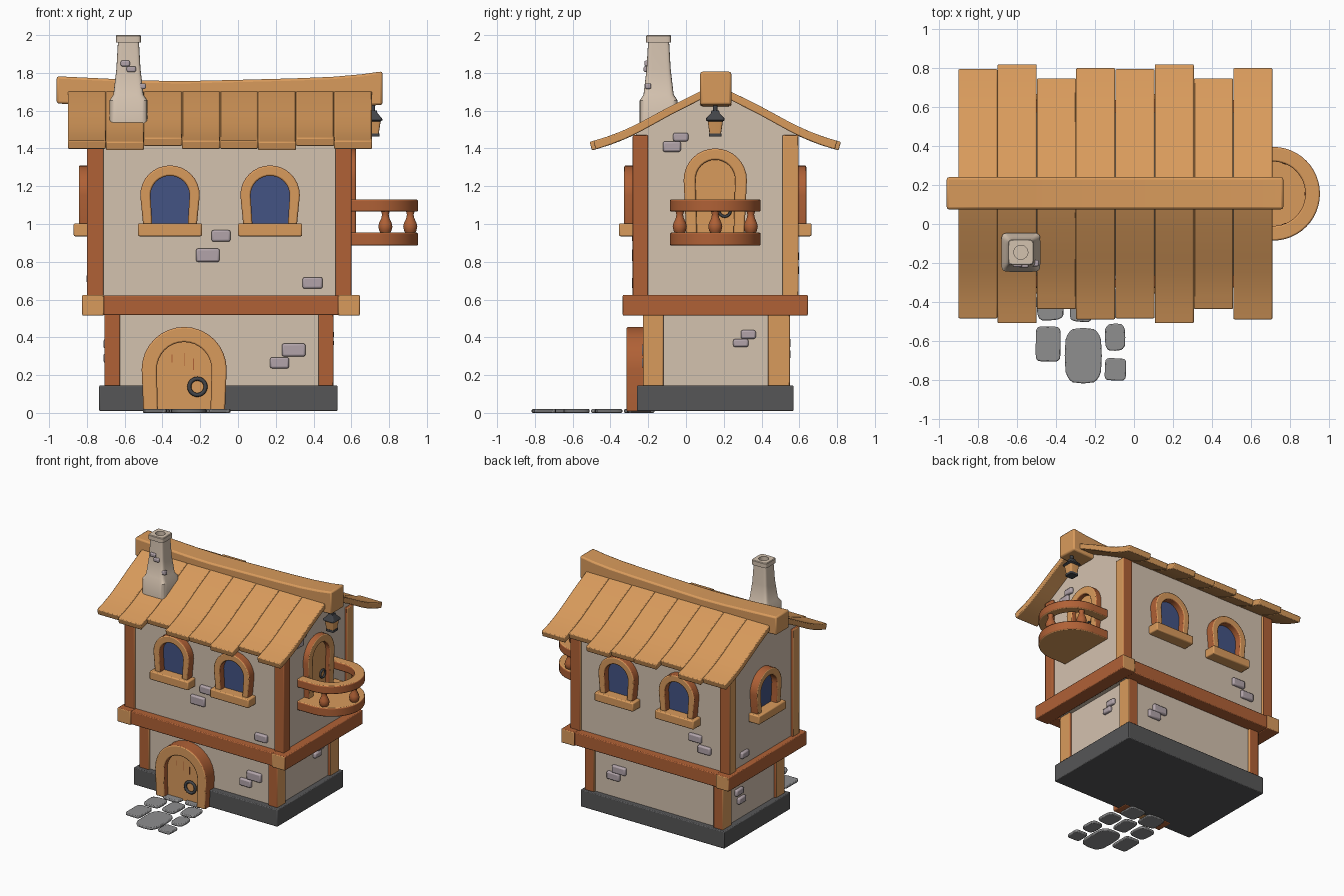
import bpy, bmesh, math
from mathutils import Vector, Matrix

if "Cube" in bpy.data.objects:
    bpy.data.objects.remove(bpy.data.objects["Cube"])


def mat(name, r, g, b):
    m = bpy.data.materials.new(name)
    lin = [((c / 255 + 0.055) / 1.055) ** 2.4 for c in (r, g, b)]
    m.diffuse_color = (*lin, 1)
    m.use_nodes = True
    m.node_tree.nodes["Principled BSDF"].inputs["Base Color"].default_value = m.diffuse_color
    return m


PLASTER = mat("plaster", 212, 194, 175)
LIGHT = mat("light_wood", 217, 155, 92)
BROWN = mat("brown_wood", 176, 97, 54)
BASE = mat("dark_stone", 86, 86, 87)
PAVE = mat("paving_stone", 142, 142, 143)
GLASS = mat("window_glass", 68, 84, 132)
BRICK = mat("brick", 178, 164, 170)
METAL = mat("dark_metal", 66, 68, 72)
CY = 0.155  # centre line of the house in y


def finish(bm, name, mats, rule=None, bevel=0.0, matrix=None):
    """Turn a bmesh into an object; rule(normal) true -> second material."""
    bmesh.ops.recalc_face_normals(bm, faces=bm.faces)
    for f in bm.faces:
        f.material_index = 1 if rule and rule(f.normal) else 0
    me = bpy.data.meshes.new(name)
    bm.to_mesh(me)
    bm.free()
    for m in mats:
        me.materials.append(m)
    me.shade_smooth()
    me.set_sharp_from_angle(angle=math.radians(35))
    ob = bpy.data.objects.new(name, me)
    bpy.context.collection.objects.link(ob)
    if matrix:
        ob.matrix_world = matrix
    if bevel:
        b = ob.modifiers.new("bevel", 'BEVEL')
        b.width, b.segments, b.limit_method = bevel, 2, 'ANGLE'
        b.angle_limit = math.radians(40)
    return ob


def prism(name, pts, axis, a, b, mats, rule=None, bevel=0.0, matrix=None):
    """Extrude a 2D outline along axis (0=x, 1=y, 2=z) from a to b."""
    def p3(p, t):
        v = list(p)
        v.insert(axis, t)
        return v
    bm = bmesh.new()
    f = bm.faces.new([bm.verts.new(p3(p, a)) for p in pts])
    ext = bmesh.ops.extrude_face_region(bm, geom=[f])
    d = Vector(p3((0, 0), b - a))
    bmesh.ops.translate(bm, vec=d, verts=[v for v in ext["geom"] if isinstance(v, bmesh.types.BMVert)])
    return finish(bm, name, mats, rule, bevel, matrix)


def box(name, x0, x1, y0, y1, z0, z1, mats, rule=None, bevel=0.006, matrix=None):
    return prism(name, [(x0, y0), (x1, y0), (x1, y1), (x0, y1)], 2, z0, z1, mats, rule, bevel, matrix)


def loft(name, cx, cy, rings, m, n=24):
    """Stack of rings (z, radius, squareness); 2 is round, 8 is square."""
    bm = bmesh.new()
    loops = []
    for z, r, e in rings:
        lp = []
        for i in range(n):
            t = 2 * math.pi * (i + 0.5) / n
            c, s = math.cos(t), math.sin(t)
            lp.append(bm.verts.new((cx + r * math.copysign(abs(c) ** (2 / e), c),
                                    cy + r * math.copysign(abs(s) ** (2 / e), s), z)))
        loops.append(lp)
    for A, B in zip(loops, loops[1:]):
        for i in range(n):
            bm.faces.new((A[i], A[(i + 1) % n], B[(i + 1) % n], B[i]))
    bm.faces.new(loops[0])
    bm.faces.new(loops[-1])
    return finish(bm, name, [m])


def place(x, y, z, ang):
    return Matrix.Translation((x, y, z)) @ Matrix.Rotation(math.radians(ang), 4, 'Z')


def arch(w, h, taper, n=16):
    r = w / 2
    pts = [(r * taper, 0)]
    pts += [(r * math.cos(math.pi * i / n), h - r + r * math.sin(math.pi * i / n)) for i in range(n + 1)]
    return pts + [(-r * taper, 0)]


def arched_opening(name, M, w, h, wi, hi, depth, fill, taper):
    """Arched surround with light front and brown sides, and a filling panel."""
    prism(name + "_frame", arch(w, h, taper) + arch(wi, hi, taper)[::-1], 1, 0.03, -depth,
          [BROWN, LIGHT], lambda n: abs(n.y) > 0.5, 0.008, M)
    prism(name + "_panel", arch(wi + 0.01, hi + 0.005, taper), 1, 0.0, -0.009, [fill], None, 0, M)


def ring_handle(name, M, r):
    bpy.ops.mesh.primitive_torus_add(major_radius=r, minor_radius=r * 0.25, major_segments=24, minor_segments=8)
    ob = bpy.context.object
    ob.name = name
    ob.data.materials.append(METAL)
    ob.data.shade_smooth()
    ob.matrix_world = M @ Matrix.Rotation(math.pi / 2, 4, 'X')


# walls and foundation
side_x = lambda n: abs(n.x) > 0.5
box("foundation", -0.735, 0.527, -0.26, 0.57, 0.01, 0.145, [BASE])
box("lower_wall", -0.69, 0.485, -0.21, 0.53, 0.14, 0.56, [PLASTER], None, 0)
PROFILE = [(0, 1.735), (0.085, 1.70), (0.175, 1.655), (0.265, 1.61), (0.36, 1.557),
           (0.45, 1.51), (0.54, 1.473), (0.60, 1.453), (0.68, 1.43)]


def roof_z(d):
    for (d0, z0), (d1, z1) in zip(PROFILE, PROFILE[1:]):
        if d <= d1:
            return z0 + (z1 - z0) * (d - d0) / (d1 - d0)


ds = [0.42 * (i / 6 - 1) for i in range(13)]
gable = [(CY + d, roof_z(abs(d)) - 0.03) for d in ds]
prism("upper_wall", [(CY - 0.42, 0.53)] + gable + [(CY + 0.42, 0.53)], 0, -0.78, 0.58, [PLASTER])

# corner posts
for sx in ("left", "right"):
    for sy in ("front", "back"):
        x = (-0.708, -0.625) if sx == "left" else (0.425, 0.505)
        y = (-0.228, -0.12) if sy == "front" else (0.435, 0.55)
        box(f"lower_post_{sx}_{sy}", *x, *y, 0.14, 0.54, [BROWN, LIGHT], side_x)
        x = (-0.80, -0.712) if sx == "left" else (0.515, 0.60)
        y = (-0.282, -0.20) if sy == "front" else (0.51, 0.595)
        plain = (sx, sy) == ("right", "front")
        box(f"upper_post_{sx}_{sy}", *x, *y, 0.60, 1.47, [BROWN, LIGHT], None if plain else side_x)

# floor band beams, light end grain
for s, x0, x1 in (("left", -0.825, -0.71), ("right", 0.53, 0.645)):
    box("band_" + s, x0, x1, -0.335, 0.645, 0.515, 0.625, [BROWN, LIGHT], lambda n: abs(n.y) > 0.5)
for s, y0, y1 in (("front", -0.325, -0.22), ("back", 0.53, 0.635)):
    box("band_" + s, -0.72, 0.54, y0, y1, 0.518, 0.622, [BROWN])

# roof planks, both slopes
halves = [0.64, 0.665, 0.592, 0.645]
for i in range(8):
    L = halves[i % 4]
    d = [L * k / 8 for k in range(9)]
    for s, side in ((-1, "front"), (1, "back")):
        top = [(CY + s * t, roof_z(t)) for t in d]
        low = [(CY + s * (t - 0.012 * t / L), roof_z(t) - 0.045) for t in d]
        x0 = -0.90 + i * 0.2013
        prism(f"roof_plank_{side}_{i + 1}", top + low[::-1], 0, x0, x0 + 0.2, [LIGHT], None, 0.006)

# sagging ridge beam
top = [(-0.96, 1.782), (-0.75, 1.772), (-0.5, 1.76), (-0.3, 1.756), (0, 1.763),
       (0.3, 1.771), (0.5, 1.779), (0.65, 1.792), (0.765, 1.808)]
low = [(0.765, 1.63), (0.5, 1.62), (0, 1.61), (-0.5, 1.615), (-0.96, 1.638)]
prism("ridge_beam", top + low, 1, 0.075, 0.24, [LIGHT], None, 0.012)

# chimney with a hollow top
loft("chimney", -0.58, -0.145, [(1.50, 0.10, 8), (1.655, 0.10, 8), (1.685, 0.08, 8), (1.82, 0.064, 8),
     (1.96, 0.056, 8), (1.962, 0.066, 8), (1.995, 0.066, 8), (2.0, 0.062, 8), (2.0, 0.036, 2),
     (1.90, 0.036, 2)], PLASTER, 32)

# windows: two front, two back, one left
spots = [("front_1", -0.36, -0.265, 0), ("front_2", 0.17, -0.265, 0), ("back_1", -0.36, 0.575, 180),
         ("back_2", 0.17, 0.575, 180), ("left", -0.78, CY, 270)]
for n, x, y, a in spots:
    M = place(x, y, 0.99, a)
    arched_opening("window_" + n, M, 0.315, 0.32, 0.207, 0.265, 0.062, GLASS, 0.9)
    box("window_sill_" + n, -0.17, 0.17, -0.09, 0.02, -0.055, 0.013, [LIGHT], None, 0.008, M)

# front door and balcony door
M = place(-0.285, -0.21, 0.008, 0)
arched_opening("front_door", M, 0.45, 0.447, 0.29, 0.367, 0.105, LIGHT, 0.96)
box("front_door_leaf", -0.145, 0.145, -0.06, 0, 0, 0.22, [LIGHT], None, 0, M)
prism("front_door_leaf_arch", arch(0.295, 0.37, 0.96), 1, 0, -0.062, [LIGHT], None, 0, M)
for i, (u, z0, z1) in enumerate([(-0.065, 0.26, 0.30), (0.0, 0.24, 0.31), (0.05, 0.22, 0.28)]):
    box(f"door_groove_{i + 1}", u - 0.002, u + 0.002, -0.063, -0.055, z0, z1, [BROWN], None, 0, M)
ring_handle("front_door_ring", M @ Matrix.Translation((0.07, -0.08, 0.13)), 0.043)
M = place(0.58, CY, 0.95, 90)
arched_opening("balcony_door", M, 0.335, 0.45, 0.21, 0.39, 0.045, LIGHT, 0.92)
ring_handle("balcony_door_ring", M @ Matrix.Translation((0.05, -0.02, 0.12)), 0.03)


# balcony floor, rail and balusters
def u_path(r, x=0.713, x0=0.57):
    arc = [(x + r * math.sin(math.pi * i / 24), CY - r * math.cos(math.pi * i / 24)) for i in range(25)]
    return [(x0, CY - r)] + arc + [(x0, CY + r)]


flat = lambda n: abs(n.z) > 0.5
prism("balcony_floor", u_path(0.24), 2, 0.885, 0.955, [BROWN, LIGHT], flat, 0.008)
prism("balcony_rail", u_path(0.24) + u_path(0.165)[::-1], 2, 1.065, 1.13, [BROWN, LIGHT], flat, 0.008)
for i, (x, y) in enumerate([(0.78, CY - 0.188), (0.912, CY), (0.78, CY + 0.188)]):
    loft(f"baluster_{i + 1}", x, y, [(0.95, 0.025, 2), (0.965, 0.033, 2), (0.985, 0.038, 2), (1.005, 0.034, 2),
         (1.03, 0.022, 2), (1.05, 0.018, 2), (1.07, 0.024, 2)], BROWN, 16)

# hanging lantern
loft("lantern_hook", 0.715, CY, [(1.58, 0.012, 2), (1.64, 0.012, 2)], METAL, 12)
loft("lantern_cap", 0.715, CY, [(1.54, 0.036, 8), (1.55, 0.05, 8), (1.56, 0.048, 8), (1.585, 0.024, 8),
     (1.6, 0.02, 8)], METAL)
loft("lantern_body", 0.715, CY, [(1.475, 0.03, 8), (1.542, 0.04, 8)], LIGHT)
loft("lantern_foot", 0.715, CY, [(1.463, 0.034, 8), (1.48, 0.034, 8)], METAL)

# exposed bricks: angle, position along wall, z, width, height
bricks = [(0, -0.16, 0.835, 0.125, 0.07, 1), (0, -0.09, 0.937, 0.10, 0.06, 1), (0, 0.395, 0.688, 0.105, 0.06, 1),
          (0, 0.295, 0.333, 0.125, 0.068, 0), (0, 0.22, 0.265, 0.10, 0.058, 0),
          (90, -0.028, 1.46, 0.08, 0.045, 1), (90, -0.075, 1.41, 0.095, 0.055, 1),
          (90, 0.33, 0.415, 0.08, 0.045, 0), (90, 0.29, 0.37, 0.08, 0.042, 0),
          (180, -0.49, 0.83, 0.11, 0.06, 1), (180, -0.57, 0.755, 0.11, 0.06, 1),
          (180, 0.21, 0.37, 0.12, 0.06, 0), (180, 0.26, 0.31, 0.11, 0.06, 0),
          (270, 0.39, 0.71, 0.09, 0.05, 1), (270, 0.33, 0.365, 0.09, 0.05, 0), (270, 0.30, 0.29, 0.09, 0.05, 0)]
face = {0: (-0.21, -0.265), 90: (0.485, 0.58), 180: (0.53, 0.575), 270: (-0.69, -0.78)}
for i, (a, t, z, w, h, up) in enumerate(bricks):
    f = face[a][up]
    M = place(t, f, z, a) if a in (0, 180) else place(f, t, z, a)
    box(f"wall_brick_{i + 1}", -w / 2, w / 2, -0.022, 0.02, -h / 2, h / 2, [BRICK], None, 0.01, M)
for i, (x, y, z) in enumerate([(-0.597, -0.208, 1.85), (-0.565, -0.212, 1.82), (-0.512, -0.205, 1.73)]):
    box(f"chimney_brick_{i + 1}", x - 0.024, x + 0.024, y - 0.012, y + 0.02, z - 0.015, z + 0.015, [BRICK], None, 0.007)

# paving stones: centre and size
stones = [(-0.26, -0.675, 0.19, 0.285), (-0.44, -0.615, 0.135, 0.19), (-0.097, -0.58, 0.105, 0.14),
          (-0.095, -0.745, 0.115, 0.12), (-0.43, -0.42, 0.14, 0.15), (-0.27, -0.42, 0.12, 0.17),
          (-0.12, -0.41, 0.13, 0.15), (-0.37, -0.25, 0.16, 0.16), (-0.19, -0.24, 0.15, 0.15)]
for i, (x, y, w, h) in enumerate(stones):
    pts = []
    for k in range(20):
        t = 2 * math.pi * k / 20
        c, s = math.cos(t), math.sin(t)
        q = 1 - 0.06 * math.sin(2 * t + i * 1.7) ** 2
        pts.append((x + q * w / 2 * math.copysign(abs(c) ** 0.45, c), y + q * h / 2 * math.copysign(abs(s) ** 0.45, s)))
    prism(f"paving_stone_{i + 1}", pts, 2, 0, 0.02, [PAVE], None, 0.006)
